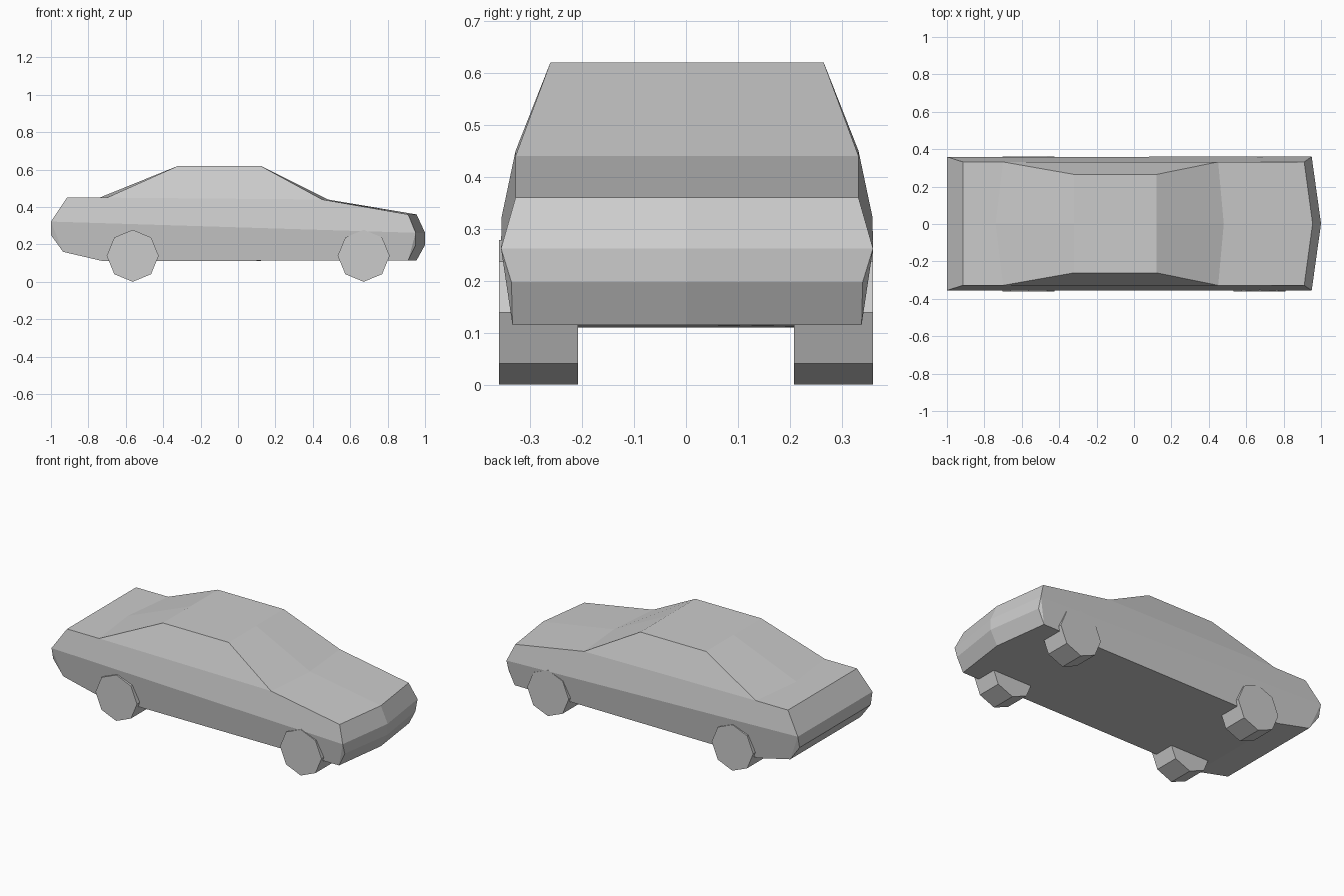
import bpy, bmesh, math

cube = bpy.data.objects.get("Cube")
if cube:
    bpy.data.objects.remove(cube, do_unlink=True)

grey = bpy.data.materials.new("light_grey")
grey.use_nodes = True
COLOUR = (0.6, 0.6, 0.6, 1)
grey.diffuse_color = COLOUR
grey.node_tree.nodes["Principled BSDF"].inputs["Base Color"].default_value = COLOUR

# Outline of the body: x at the sides, x on the centre line, half width, z
outline = {
    "roof_rear": (-0.32, -0.32, 0.263, 0.62),
    "roof_front": (0.12, 0.12, 0.263, 0.62),
    "windscreen_base": (0.45, 0.48, 0.33, 0.44),
    "hood_front": (0.91, 0.955, 0.33, 0.36),
    "belt_front": (0.95, 1.0, 0.358, 0.262),
    "bumper_front": (0.95, 1.0, 0.338, 0.197),
    "chin": (0.91, 0.955, 0.336, 0.115),
    "floor_rear": (-0.72, -0.72, 0.336, 0.11),
    "tail_low": (-0.935, -0.935, 0.336, 0.16),
    "bumper_rear": (-1.0, -1.0, 0.34, 0.25),
    "belt_rear": (-1.0, -1.0, 0.357, 0.322),
    "deck_rear": (-0.915, -0.915, 0.33, 0.45),
    "deck_front": (-0.70, -0.74, 0.33, 0.45),
}
side_panels = [
    ("roof_rear", "roof_front", "windscreen_base", "deck_front"),
    ("deck_rear", "deck_front", "windscreen_base", "hood_front", "belt_front", "belt_rear"),
    ("belt_rear", "belt_front", "chin", "floor_rear", "tail_low"),
    ("belt_front", "bumper_front", "chin"),
    ("belt_rear", "tail_low", "bumper_rear"),
]

# Body: a strip around the outline, closed by panels on both sides
bm = bmesh.new()
rows = {}
for name, (edge, centre, half, z) in outline.items():
    rows[name] = [bm.verts.new((x, y + 0.002, z))
                  for x, y in ((edge, -half), (centre, 0), (edge, half))]
ring = list(rows.values())
for a, b in zip(ring, ring[1:] + ring[:1]):
    for i in (0, 1):
        bm.faces.new((a[i], a[i + 1], b[i + 1], b[i]))
for panel in side_panels:
    for side in (0, 2):
        bm.faces.new([rows[name][side] for name in panel])
bmesh.ops.recalc_face_normals(bm, faces=bm.faces)
mesh = bpy.data.meshes.new("car_body")
bm.to_mesh(mesh)
bm.free()
mesh.materials.append(grey)
bpy.context.collection.objects.link(bpy.data.objects.new("car_body", mesh))

# Wheels: eight-sided cylinders
for end, x in (("front", 0.672), ("rear", -0.563)):
    for side, sign in (("left", 1), ("right", -1)):
        bpy.ops.mesh.primitive_cylinder_add(
            vertices=8, radius=0.139, depth=0.152,
            location=(x, sign * 0.284, 0.139), rotation=(math.pi / 2, 0, 0))
        wheel = bpy.context.object
        wheel.name = f"{end}_{side}_wheel"
        wheel.data.materials.append(grey)
